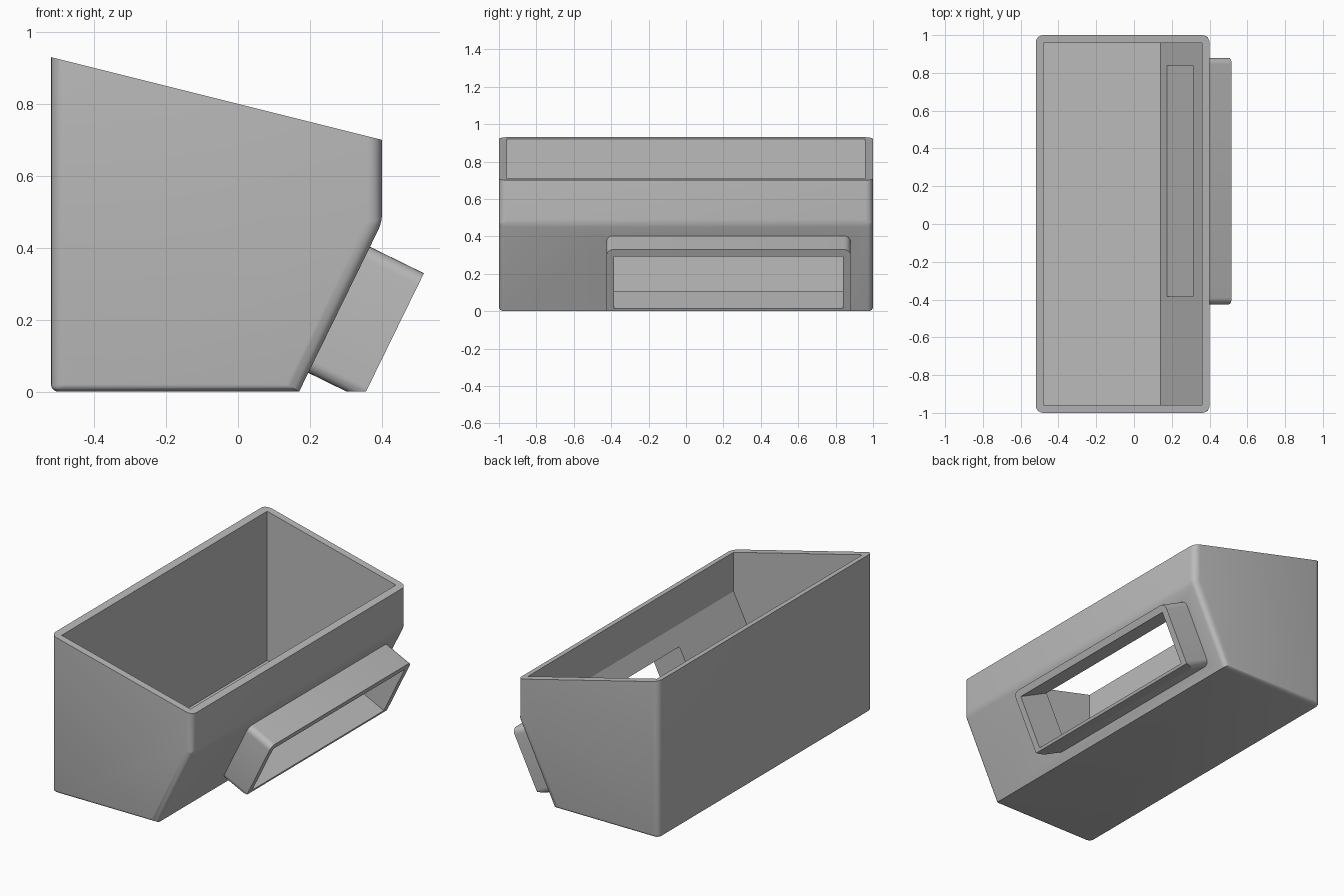
import bpy, bmesh, math
from mathutils import Vector

if "Cube" in bpy.data.objects:
    bpy.data.objects.remove(bpy.data.objects["Cube"], do_unlink=True)

grey = bpy.data.materials.new("plain grey")
grey.use_nodes = True
colour = (0.5, 0.5, 0.5, 1)
grey.diffuse_color = colour
grey.node_tree.nodes["Principled BSDF"].inputs["Base Color"].default_value = colour


def prism(profile, y0, y1):
    """Extrude an (x, z) outline along y."""
    bm = bmesh.new()
    face = bm.faces.new([bm.verts.new((x, y0, z)) for x, z in profile])
    ext = bmesh.ops.extrude_face_region(bm, geom=[face])["geom"]
    bmesh.ops.translate(bm, vec=(0, y1 - y0, 0),
                        verts=[v for v in ext if isinstance(v, bmesh.types.BMVert)])
    bmesh.ops.recalc_face_normals(bm, faces=bm.faces)
    return bm


def make_object(name, bm):
    bmesh.ops.recalc_face_normals(bm, faces=bm.faces)
    mesh = bpy.data.meshes.new(name)
    bm.to_mesh(mesh)
    bm.free()
    mesh.materials.append(grey)
    obj = bpy.data.objects.new(name, mesh)
    bpy.context.collection.objects.link(obj)
    return obj


def boolean(obj, other, operation):
    """Apply a boolean and remove the helper."""
    mod = obj.modifiers.new("join", 'BOOLEAN')
    mod.object, mod.operation, mod.solver = other, operation, 'EXACT'
    bpy.context.view_layer.objects.active = obj
    bpy.ops.object.modifier_apply(modifier=mod.name)
    bpy.data.objects.remove(other, do_unlink=True)


# Bin body: slanted rim, front wall that slopes in to the floor
bm = prism([(-0.52, 0), (0.17, 0), (0.4, 0.47), (0.4, 0.7), (-0.52, 0.93)], -1, 1)
weight = bm.edges.layers.float.new("bevel_weight_edge")
for e in bm.edges:
    a, b = (v.co for v in e.verts)
    mid = (a + b) / 2
    if abs(a.y - b.y) < 0.01:
        if mid.z < 0.01:
            e[weight] = 0.5             # lower end edges
        elif abs(a.x - b.x) < 0.01 or mid.z < 0.4:
            e[weight] = 1.0             # corner posts
    elif mid.z < 0.6 and (mid.x < -0.5 or mid.x > 0.3):
        e[weight] = 0.5                 # lower back edge and front bend
body = make_object("bin_body", bm)
bevel = body.modifiers.new("rounded", 'BEVEL')
bevel.limit_method, bevel.width, bevel.segments = 'WEIGHT', 0.04, 5
bpy.context.view_layer.objects.active = body
bpy.ops.object.modifier_apply(modifier=bevel.name)

# Hollow, open at the top
hollow = prism([(-0.48, 0.04), (0.14, 0.04), (0.36, 0.48), (0.36, 1.2), (-0.48, 1.2)],
               -0.957, 0.957)
boolean(body, make_object("hollow_cutter", hollow), 'DIFFERENCE')

# Spout frame: along the slope and out from it
along = Vector((0.23, 0.47)).normalized()
out = Vector((along.y, -along.x))
origin = Vector((0.2, 0.05))


def slope_box(s0, s1, t0, t1, y0, y1):
    corners = [(s0, t0), (s0, t1), (s1, t1), (s1, t0)]
    return prism([origin + along * s + out * t for s, t in corners], y0, y1)


# Spout with rounded long edges, trimmed level with the floor
bm = slope_box(0, 0.39, -0.02, 0.162, -0.425, 0.88)
out3 = Vector((out.x, 0, out.y))
long_edges = [e for e in bm.edges
              if abs((e.verts[0].co - e.verts[1].co).normalized().dot(out3)) > 0.99]
bmesh.ops.bevel(bm, geom=long_edges, offset=0.035, segments=6, profile=0.5, affect='EDGES')
cut = bmesh.ops.bisect_plane(bm, geom=bm.verts[:] + bm.edges[:] + bm.faces[:],
                             plane_co=(0, 0, 0), plane_no=(0, 0, 1), clear_inner=True)
bmesh.ops.holes_fill(bm, edges=[e for e in bm.edges if e.is_boundary])
boolean(body, make_object("spout", bm), 'UNION')

# Opening through the spout and the sloped wall
opening = slope_box(0.04, 0.35, -0.1, 0.3, -0.385, 0.84)
boolean(body, make_object("opening_cutter", opening), 'DIFFERENCE')

body.name = "bin_with_spout"
bpy.ops.object.select_all(action='DESELECT')
body.select_set(True)
bpy.context.view_layer.objects.active = body
bpy.ops.object.shade_smooth_by_angle(angle=math.radians(25))
